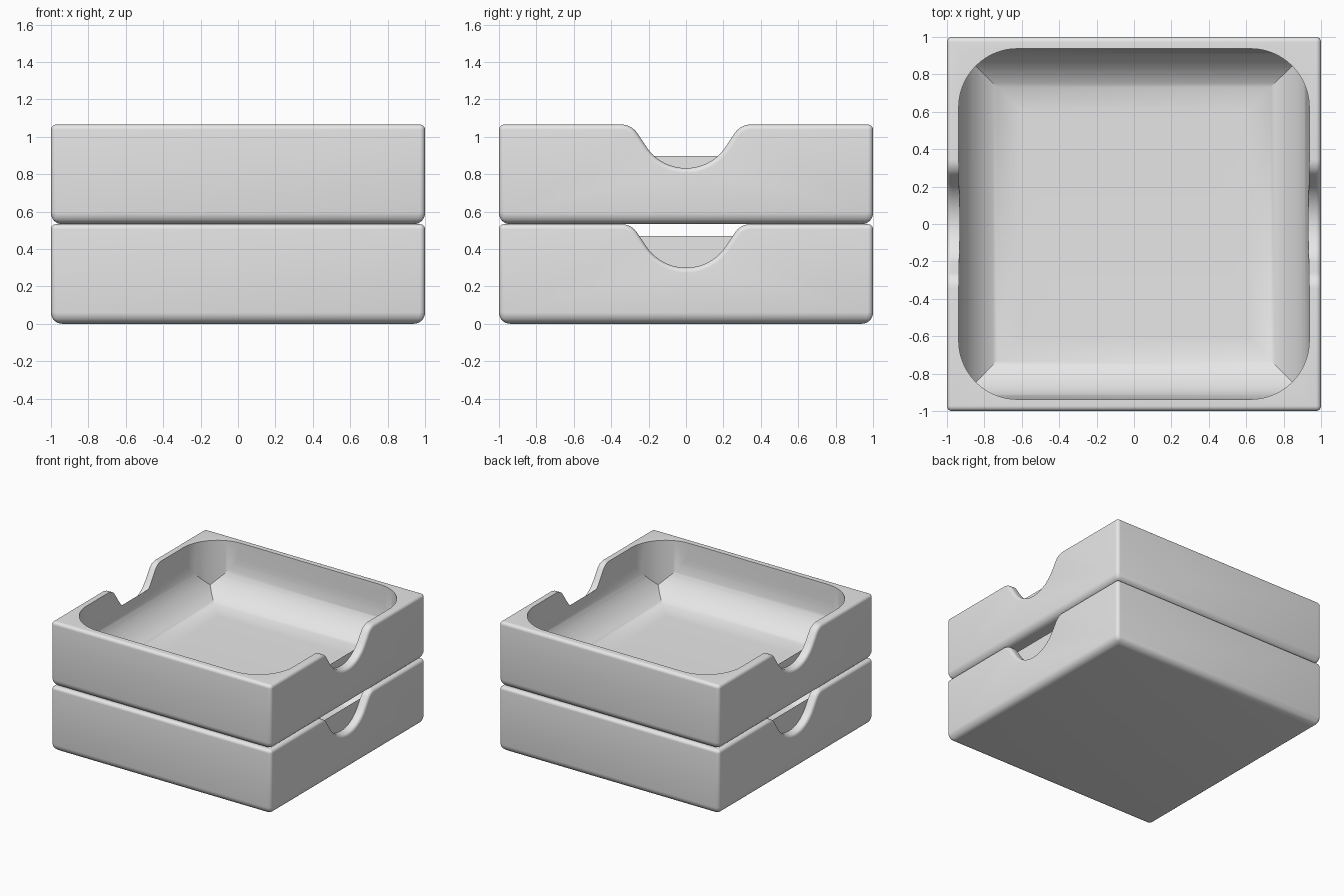
import bpy, bmesh, math
from mathutils import Vector

if "Cube" in bpy.data.objects:
    bpy.data.objects.remove(bpy.data.objects["Cube"])

H = 0.5325       # tray height
WALL = 0.935     # half width of the hollow where the walls begin
RIM = 0.937      # half width of the hollow at the rim
FLOOR = 0.065    # thickness of the tray floor
FILLET = 0.33    # radius between hollow floor and walls

grey = bpy.data.materials.new("light grey")
grey.use_nodes = True
grey.diffuse_color = (0.8, 0.8, 0.8, 1)
grey.node_tree.nodes["Principled BSDF"].inputs["Base Color"].default_value = (0.8, 0.8, 0.8, 1)


def arc(cx, cy, r, start, end, steps):
    angles = [math.radians(start + (end - start) * i / steps) for i in range(steps + 1)]
    return [(cx + r * math.cos(a), cy + r * math.sin(a)) for a in angles]


def prism(name, outline, axis, low, high):
    """Extrude a 2D outline along an axis between two positions."""
    place = {"x": lambda p, d: (d, p[0], p[1]),
             "y": lambda p, d: (p[0], d, p[1]),
             "z": lambda p, d: (p[0], p[1], d)}[axis]
    bm = bmesh.new()
    base = bm.faces.new([bm.verts.new(place(p, low)) for p in outline])
    made = bmesh.ops.extrude_face_region(bm, geom=[base])["geom"]
    shift = Vector(place((0, 0), high - low))
    bmesh.ops.translate(bm, vec=shift, verts=[v for v in made if isinstance(v, bmesh.types.BMVert)])
    bmesh.ops.recalc_face_normals(bm, faces=bm.faces)
    mesh = bpy.data.meshes.new(name)
    bm.to_mesh(mesh)
    bm.free()
    obj = bpy.data.objects.new(name, mesh)
    bpy.context.collection.objects.link(obj)
    return obj


def apply(obj, mod):
    bpy.ops.object.select_all(action="DESELECT")
    bpy.context.view_layer.objects.active = obj
    obj.select_set(True)
    bpy.ops.object.modifier_apply(modifier=mod.name)


def combine(obj, other, operation):
    mod = obj.modifiers.new(operation, "BOOLEAN")
    mod.operation, mod.solver, mod.object = operation, "EXACT", other
    apply(obj, mod)
    bpy.data.objects.remove(other)


def round_outside(obj):
    """Round the outer edges, with a larger radius along the bottom."""
    bm = bmesh.new()
    bm.from_mesh(obj.data)
    weight = bm.edges.layers.float.new("bevel_weight_edge")
    for e in bm.edges:
        a, b = (v.co for v in e.verts)
        if max(a.z, b.z) < 0.001:
            e[weight] = 1.0
        elif abs(a.x - b.x) < 0.001 or min(abs(a.y), abs(b.y)) > 0.999:
            e[weight] = 0.45
    bm.to_mesh(obj.data)
    bm.free()
    mod = obj.modifiers.new("rounding", "BEVEL")
    mod.limit_method, mod.width, mod.segments = "WEIGHT", 0.06, 8
    apply(obj, mod)


def make_hollow():
    """Rounded-square well with filleted, mitred floor edges."""
    r = 0.315
    c = RIM + 0.0005 - r
    outline = []
    for k, (sx, sy) in enumerate([(1, 1), (-1, 1), (-1, -1), (1, -1)]):
        outline += arc(sx * c, sy * c, r, 90 * k, 90 * k + 90, 16)
    hollow = prism("hollow", outline, "z", 0.01, H + 0.1)
    half = arc(WALL - FILLET, FLOOR + FILLET, FILLET, -90, 0, 20)
    half += [(RIM, H), (RIM, H + 0.2)]
    section = half + [(-x, z) for x, z in reversed(half)]
    for axis in "xy":
        combine(hollow, prism("section", section, axis, -1.2, 1.2), "INTERSECT")
    return hollow


def make_tray(name, base, core_half):
    # Side profile with the finger notch in the top edge
    slope = 57
    dip = arc(0, 0.555, 0.255, -90, slope - 90, 14)
    shoulder = arc(0.345, H - 0.1, 0.1, 90 + slope, 90, 8)
    side = dip + shoulder + [(1, H), (1, 0)]
    profile = side + [(-y, z) for y, z in reversed(side[1:])]
    tray = prism(name, profile, "x", -1, 1)
    round_outside(tray)
    # Inner core leaves a straight lip behind each notch
    core = [(-0.45, 0.03), (0.45, 0.03), (0.45, H - 0.02), (-0.45, H - 0.02)]
    combine(tray, prism("core", core, "x", -core_half, core_half), "UNION")
    combine(tray, make_hollow(), "DIFFERENCE")
    tray.data.materials.clear()
    tray.data.materials.append(grey)
    tray.location.z = base
    bpy.ops.object.select_all(action="DESELECT")
    tray.select_set(True)
    bpy.context.view_layer.objects.active = tray
    bpy.ops.object.shade_smooth_by_angle(angle=math.radians(30))


make_tray("lower_tray", 0, 0.9361)
make_tray("upper_tray", H, 0.9336)
